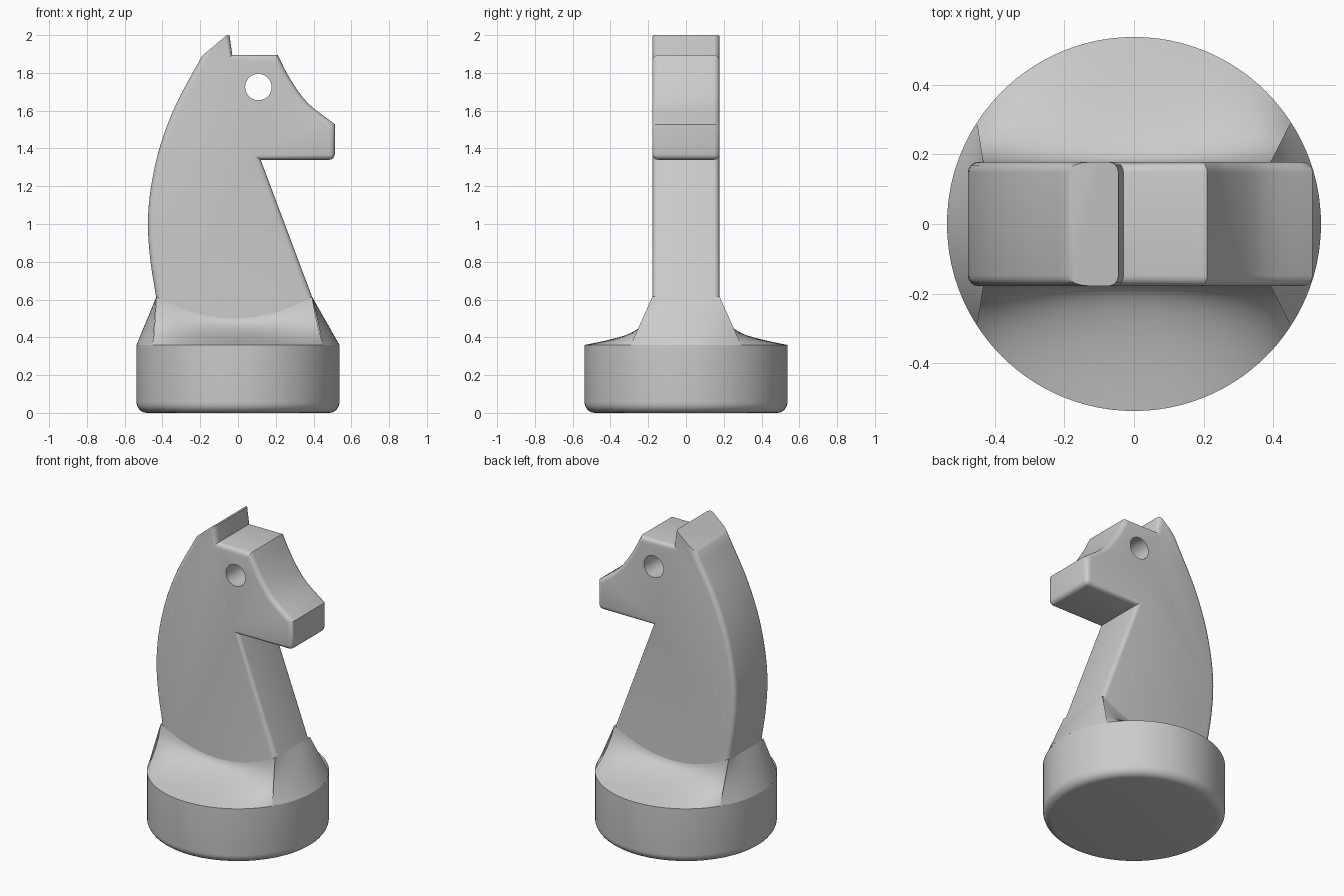
import bpy, bmesh, math
from mathutils import Vector

cube = bpy.data.objects.get("Cube")
if cube:
    bpy.data.objects.remove(cube, do_unlink=True)

GREY = 0.6
HALF = 0.178      # half thickness of the head slab
R = 0.537         # base radius
RIM = 0.36        # height of the base drum

mat = bpy.data.materials.new("plain grey")
mat.use_nodes = True
mat.diffuse_color = (GREY, GREY, GREY, 1)
mat.node_tree.nodes["Principled BSDF"].inputs["Base Color"].default_value = (GREY, GREY, GREY, 1)


def make_object(name, bm):
    bmesh.ops.recalc_face_normals(bm, faces=bm.faces[:])
    mesh = bpy.data.meshes.new(name)
    bm.to_mesh(mesh)
    bm.free()
    mesh.materials.append(mat)
    obj = bpy.data.objects.new(name, mesh)
    bpy.context.collection.objects.link(obj)
    return obj


def activate(obj):
    bpy.ops.object.select_all(action='DESELECT')
    obj.select_set(True)
    bpy.context.view_layer.objects.active = obj


def smooth(obj, degrees=30):
    activate(obj)
    bpy.ops.object.shade_smooth_by_angle(angle=math.radians(degrees))


def spline(points, steps):
    """Smooth curve through the points (Catmull-Rom)."""
    p = [Vector(q) for q in points]
    p = [2 * p[0] - p[1]] + p + [2 * p[-1] - p[-2]]
    out = []
    for a, b, c, d in zip(p, p[1:], p[2:], p[3:]):
        for i in range(steps):
            t = i / steps
            out.append(0.5 * (2 * b + (c - a) * t + (2 * a - 5 * b + 4 * c - d) * t**2
                              + (3 * b - a - 3 * c + d) * t**3))
    return out + [p[-2]]


# Base: turned drum with a rounded lower edge
bm = bmesh.new()
bmesh.ops.create_cone(bm, cap_ends=True, segments=96, radius1=R, radius2=R, depth=RIM)
bmesh.ops.translate(bm, verts=bm.verts[:], vec=(0, 0, RIM / 2))
rim = [e for e in bm.edges if all(v.co.z < 0.01 for v in e.verts)]
bmesh.ops.bevel(bm, geom=rim, offset=0.055, offset_type='OFFSET', segments=6, profile=0.5,
                affect='EDGES')
smooth(make_object("base", bm))

# Shoulder: flares from the slab outline to the round base
BACK, FRONT, TOP, DIP = -0.432, 0.392, 0.615, 0.5
CORNER = math.radians(33)


def patch(bm, point, nu, nt):
    grid = [[bm.verts.new(point(i / nu, j / nt)) for j in range(nt + 1)] for i in range(nu + 1)]
    for a, b in zip(grid, grid[1:]):
        for j in range(nt):
            bm.faces.new((a[j], b[j], b[j + 1], a[j + 1]))


def crest(u, y):
    w = 2 * u - 1
    return Vector((FRONT + (BACK - FRONT) * u, y, DIP + (TOP - DIP) * w * w))


def flank(side):
    def point(u, t):
        a = CORNER + (math.pi - 2 * CORNER) * u
        top = crest(u, side * HALF)
        low = Vector((R * math.cos(a), side * R * math.sin(a), RIM))
        bend = top.lerp(low, 0.4)
        bend.y = side * (HALF + 0.015)
        bend.z = top.z + (low.z - top.z) * 0.55
        return top * (1 - t)**2 + bend * 2 * t * (1 - t) + low * t * t
    return point


def end(x, direction):
    def point(u, t):
        a = CORNER * (2 * u - 1)
        top = Vector((x, HALF * (2 * u - 1), TOP))
        low = Vector((direction * R * math.cos(a), R * math.sin(a), RIM))
        return top.lerp(low, t)
    return point


bm = bmesh.new()
for side in (-1, 1):
    patch(bm, flank(side), 32, 14)
patch(bm, end(FRONT, 1), 16, 14)
patch(bm, end(BACK, -1), 16, 14)
patch(bm, lambda u, t: crest(u, HALF * (2 * t - 1)), 32, 1)
bmesh.ops.remove_doubles(bm, verts=bm.verts[:], dist=0.0005)
smooth(make_object("shoulder", bm))

# Head and neck: side outline pushed out to a slab, edges rounded
nape = spline([(-0.405, 0.37), (-0.435, 0.62), (-0.463, 0.8), (-0.477, 1.0), (-0.46, 1.2),
               (-0.41, 1.42), (-0.325, 1.64), (-0.19, 1.89)], 5)
ear = [Vector(p) for p in ((-0.045, 2.012), (-0.03, 1.895))]
face = spline([(0.21, 1.895), (0.275, 1.77), (0.37, 1.64), (0.513, 1.528)], 5)
jaw = [Vector(p) for p in ((0.513, 1.34), (0.12, 1.34), (0.484, 0.37))]
outline = nape + ear + face + jaw
ear_tip, muzzle = ear[0], jaw[0]

bm = bmesh.new()
verts = [bm.verts.new((p.x, -HALF, p.y)) for p in outline]
slab = bm.faces.new(verts)
new = bmesh.ops.extrude_face_region(bm, geom=[slab])["geom"]
bmesh.ops.translate(bm, verts=[g for g in new if isinstance(g, bmesh.types.BMVert)],
                    vec=(0, 2 * HALF, 0))


def near(v, p):
    return abs(v.co.x - p.x) < 0.001 and abs(v.co.z - p.y) < 0.001


def rounded(e):
    a, b = e.verts
    if abs(a.co.y - b.co.y) > 0.1:          # across the slab: only muzzle corner
        return near(a, muzzle)
    at_ear = any(near(v, ear_tip) for v in e.verts)
    at_nape = any(near(v, nape[-1]) for v in e.verts)
    return not (at_ear and at_nape) and max(a.co.z, b.co.z) > 0.4


bmesh.ops.bevel(bm, geom=[e for e in bm.edges if rounded(e)], offset=0.03,
                offset_type='OFFSET', segments=4, profile=0.5, affect='EDGES',
                clamp_overlap=False)
# Flatten the ear tip to full height
for v in bm.verts:
    v.co.z = min(v.co.z, 2.0)
head = make_object("head", bm)

# Eye: round hole drilled through
bpy.ops.mesh.primitive_cylinder_add(vertices=48, radius=0.07, depth=1,
                                    location=(0.108, 0, 1.725), rotation=(math.pi / 2, 0, 0))
drill = bpy.context.object
drill.name = "eye_drill"
drill.hide_render = True
drill.data.materials.append(mat)
cut = head.modifiers.new("eye hole", 'BOOLEAN')
cut.operation = 'DIFFERENCE'
cut.solver = 'EXACT'
cut.object = drill
activate(head)
bpy.ops.object.modifier_apply(modifier=cut.name)
bpy.data.objects.remove(drill, do_unlink=True)
smooth(head)
